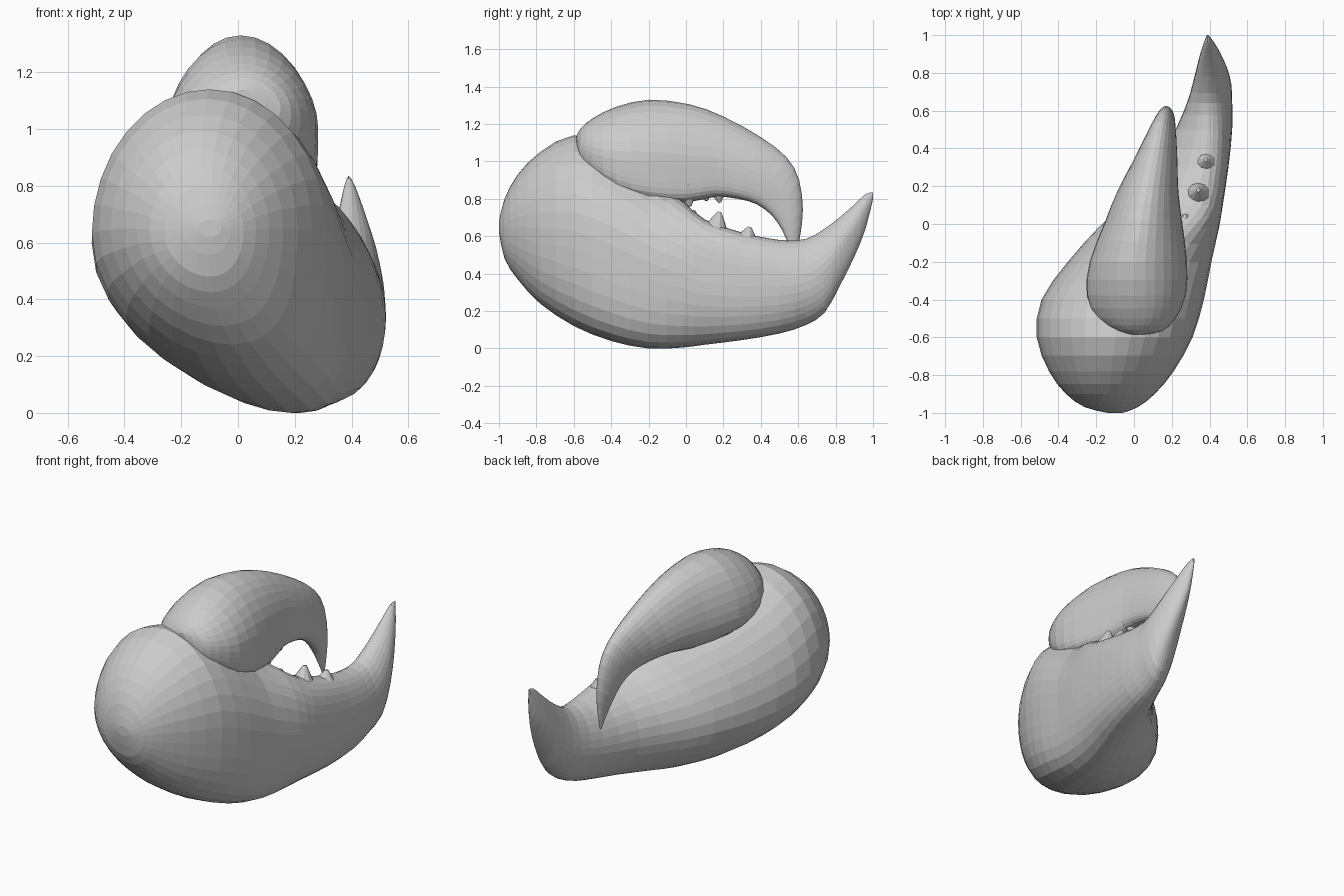
import bpy, bmesh
from math import sin, cos, pi
from mathutils import Vector

if "Cube" in bpy.data.objects:
    bpy.data.objects.remove(bpy.data.objects["Cube"])


def spline(rows, steps):
    """Catmull-Rom interpolation through rows of numbers."""
    out = []
    for i in range(len(rows) - 1):
        p0, p1 = rows[max(i - 1, 0)], rows[i]
        p2, p3 = rows[i + 1], rows[min(i + 2, len(rows) - 1)]
        for k in range(steps):
            t = k / steps
            out.append([0.5 * (2 * b + (c - a) * t + (2 * a - 5 * b + 4 * c - d) * t * t
                               + (3 * b - a - 3 * c + d) * t ** 3)
                        for a, b, c, d in zip(p0, p1, p2, p3)])
    return out + [list(rows[-1])]


def loft(name, rows, steps, sag=0.0, segs=32):
    """Row: bottom y, bottom z, top y, top z, left x, right x, bottom x, top x.
    sag moves the widest part of every section downwards."""
    bm = bmesh.new()
    rings = []
    for by, bz, ty, tz, x0, x1, xb, xt in spline(rows, steps):
        cx, hw = (x0 + x1) / 2, (x1 - x0) / 2
        ring = []
        for k in range(segs):
            a = 2 * pi * k / segs
            s = sin(a)
            shift = ((xt if s > 0 else xb) - cx) * s * s
            f = (s + 1) / 2 - sag * cos(a) ** 2
            ring.append(bm.verts.new((cx + hw * cos(a) + shift,
                                      by + (ty - by) * f, bz + (tz - bz) * f)))
        rings.append(ring)
    for r0, r1 in zip(rings, rings[1:]):
        for k in range(segs):
            j = (k + 1) % segs
            bm.faces.new((r0[k], r0[j], r1[j], r1[k]))
    bm.faces.new(rings[0])
    bm.faces.new(rings[-1])
    bmesh.ops.recalc_face_normals(bm, faces=bm.faces)
    me = bpy.data.meshes.new(name)
    bm.to_mesh(me)
    bm.free()
    bpy.context.collection.objects.link(bpy.data.objects.new(name, me))


def teeth(name, specs):
    """Blunt teeth: base point, tip point, radius."""
    bm = bmesh.new()
    for base, tip, r in specs:
        base, tip = Vector(base), Vector(tip)
        d = tip - base
        m = d.to_track_quat('Z', 'Y').to_matrix().to_4x4()
        m.translation = (base + tip) / 2
        bmesh.ops.create_cone(bm, cap_ends=True, segments=10, radius1=r,
                              radius2=r * 0.12, depth=d.length, matrix=m)
    me = bpy.data.meshes.new(name)
    bm.to_mesh(me)
    bm.free()
    bpy.context.collection.objects.link(bpy.data.objects.new(name, me))


# Palm with the fixed finger, sliced along y: y, z0, z1, left, right, bottom x, top x
palm = [
    (-1.0, .62, .68, -.14, -.06, -.1, -.1),
    (-.97, .48, .80, -.26, .02, -.1, -.12),
    (-.9, .37, .93, -.36, .11, -.08, -.13),
    (-.78, .24, 1.05, -.45, .21, -.02, -.12),
    (-.6, .12, 1.14, -.515, .31, .06, -.10),
    (-.4, .04, 1.07, -.49, .37, .14, -.08),
    (-.2, .0, .92, -.35, .41, .19, .02),
    (-.02, .005, .79, -.19, .45, .23, .20),
    (.1, .02, .69, -.06, .47, .27, .31),
    (.3, .045, .62, .11, .50, .34, .37),
    (.5, .08, .58, .22, .52, .38, .39),
    (.64, .125, .585, .28, .52, .39, .39),
    (.74, .19, .64, .31, .515, .42, .39),
    (.82, .33, .70, .33, .495, .43, .39),
    (.9, .49, .77, .35, .46, .42, .39),
    (.96, .64, .825, .37, .425, .40, .39),
    (1.0, .80, .835, .385, .395, .39, .39),
]
loft("palm_and_fixed_finger", [(r[0], r[1], r[0], *r[2:]) for r in palm], 2)

# Hooked movable finger, sections turn to follow the curve
finger = [
    (-.585, 1.09, -.585, 1.14, -.02, .05, .02, .02),
    (-.57, 1.01, -.56, 1.18, -.11, .15, .05, .02),
    (-.50, .93, -.50, 1.23, -.20, .22, .09, .02),
    (-.37, .84, -.38, 1.29, -.25, .275, .13, .01),
    (-.2, .79, -.2, 1.33, -.235, .28, .16, .01),
    (0, .78, .02, 1.305, -.155, .255, .16, .04),
    (.15, .81, .2, 1.24, -.09, .235, .15, .07),
    (.28, .80, .40, 1.13, -.005, .23, .16, .11),
    (.38, .77, .54, 1.02, .06, .225, .17, .14),
    (.46, .71, .605, .90, .10, .22, .175, .16),
    (.515, .63, .625, .74, .13, .215, .18, .17),
    (.55, .55, .61, .60, .16, .205, .185, .18),
    (.58, .48, .59, .485, .18, .19, .185, .185),
]
loft("movable_finger", finger, 2, sag=.12)

# Teeth along both biting edges
teeth("fixed_finger_teeth", [
    ((.27, .02, .62), (.27, .04, .74), .09),
    ((.34, .15, .60), (.34, .18, .73), .09),
    ((.38, .32, .56), (.38, .34, .65), .08)])
teeth("movable_finger_teeth", [
    ((.18, .0, .86), (.20, .02, .76), .08),
    ((.16, .10, .86), (.17, .11, .79), .06),
    ((.16, .17, .86), (.17, .18, .78), .06)])
